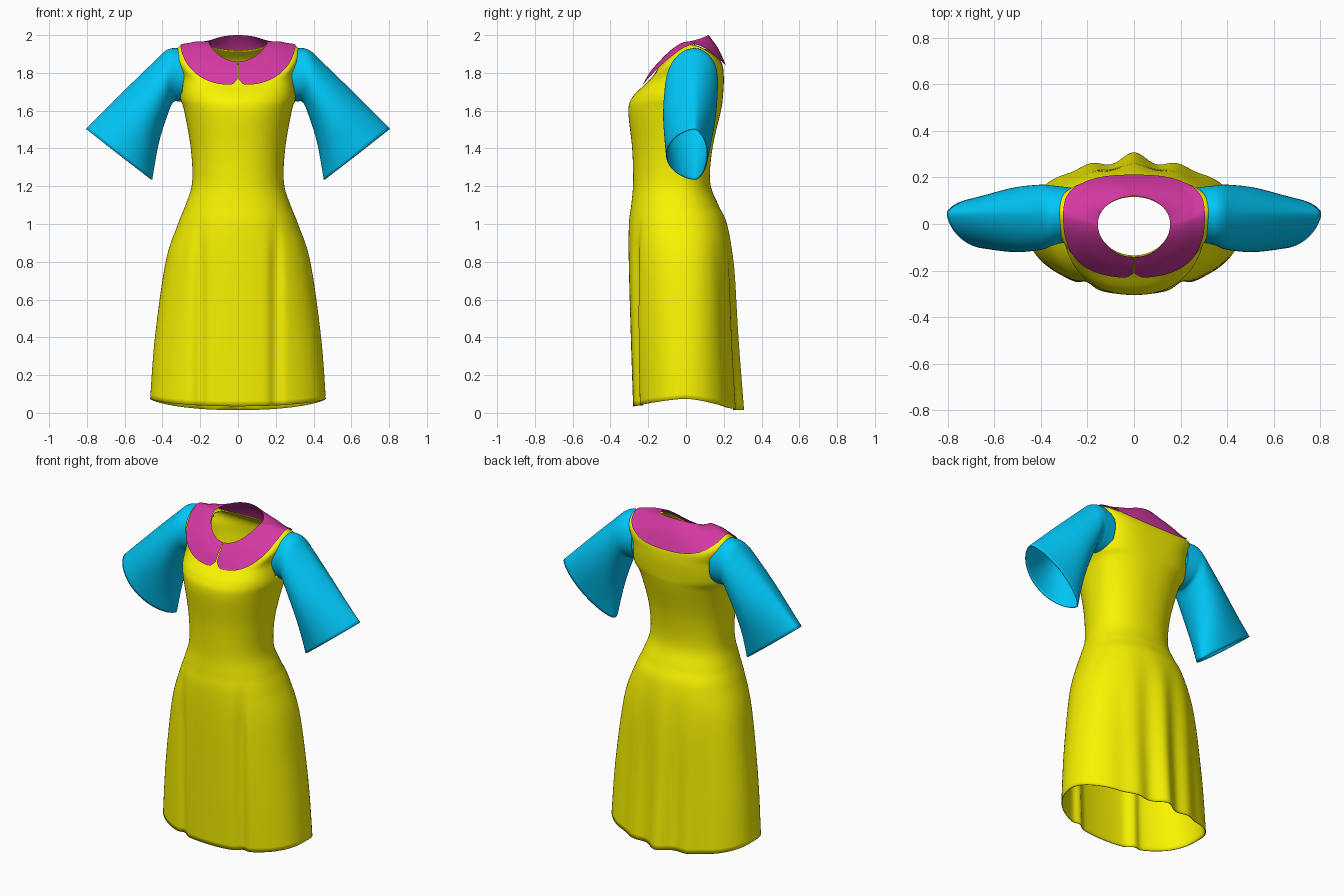
import bpy, math

if "Cube" in bpy.data.objects:
    bpy.data.objects.remove(bpy.data.objects["Cube"])

def material(name, rgb):
    m = bpy.data.materials.new(name)
    m.diffuse_color = (*rgb, 1)
    m.use_nodes = True
    m.node_tree.nodes["Principled BSDF"].inputs["Base Color"].default_value = m.diffuse_color
    return m

YELLOW = material("yellow_cloth", (0.95, 0.91, 0.0))
BLUE = material("blue_cloth", (0.0, 0.58, 0.95))
PINK = material("magenta_cloth", (0.66, 0.04, 0.36))

def spline(rows, t):
    """Catmull-Rom blend of parameter rows at t (row index units)."""
    i = min(int(t), len(rows) - 2)
    f = t - i
    p = [rows[max(0, min(len(rows) - 1, i + k))] for k in (-1, 0, 1, 2)]
    return [b + 0.5 * f * (c - a + f * (2*a - 5*b + 4*c - d + f * (3*(b - c) + d - a)))
            for a, b, c, d in zip(*p)]

def ring_point(ang, row):
    """Point on a lopsided superellipse with its own front, side and back heights."""
    zf, zs, zb, a, yf, yb, yc, n = row
    c, s = math.cos(ang), math.sin(ang)
    b = yc - yf if s < 0 else yb - yc
    r = (abs(c / a) ** n + abs(s / b) ** n) ** (-1 / n)
    t = abs(r * s / b) ** 1.5
    return r * c, yc + r * s, zs + ((zf if s < 0 else zb) - zs) * t

def sheet(name, grid, mat, closed, skip=lambda j, i: False, thick=0.006):
    rows, cols = len(grid), len(grid[0])
    faces = [(j*cols + i, j*cols + (i+1) % cols, (j+1)*cols + (i+1) % cols, (j+1)*cols + i)
             for j in range(rows - 1) for i in range(cols if closed else cols - 1) if not skip(j, i)]
    me = bpy.data.meshes.new(name)
    me.from_pydata([p for row in grid for p in row], [], faces)
    me.materials.append(mat)
    ob = bpy.data.objects.new(name, me)
    bpy.context.collection.objects.link(ob)
    me.shade_smooth()
    if thick:
        sol = ob.modifiers.new("thickness", 'SOLIDIFY')
        sol.thickness, sol.offset = thick, -1
    return ob

# Dress body: rings from hem to neckline (z front/side/back, half width, y front/back/centre, squareness)
body = [
    (0.035, 0.075, 0.015, 0.465, -0.28, 0.268, 0.0, 2.2),
    (0.40, 0.40, 0.40, 0.44, -0.292, 0.25, 0.0, 2.2),
    (0.80, 0.80, 0.80, 0.383, -0.303, 0.238, -0.01, 2.2),
    (1.00, 1.00, 1.00, 0.318, -0.302, 0.215, -0.03, 2.2),
    (1.10, 1.10, 1.10, 0.278, -0.290, 0.172, -0.045, 2.2),
    (1.22, 1.22, 1.22, 0.243, -0.280, 0.128, -0.05, 2.2),
    (1.40, 1.40, 1.40, 0.25, -0.285, 0.14, -0.045, 2.2),
    (1.60, 1.60, 1.60, 0.285, -0.305, 0.185, -0.015, 2.3),
    (1.675, 1.67, 1.67, 0.305, -0.281, 0.195, 0.02, 2.5),
    (1.735, 1.80, 1.78, 0.298, -0.222, 0.20, 0.04, 2.8),
    (1.79, 1.935, 1.86, 0.318, -0.17, 0.185, 0.045, 2.8),
    (1.845, 1.95, 1.92, 0.158, -0.14, 0.12, 0.0, 2.0),
]
COLS, SUB = 144, 8

def body_point(ang, t):
    x, y, z = ring_point(ang, spline(body, t))
    k = max(0, min(1, (1.12 - z) / 0.4))      # pleats fade in below the waist
    k = k * k * (3 - 2 * k)
    ax = abs(x)
    if math.sin(ang) < 0:                     # two front pleats
        y += 0.024 * k * math.exp(-((ax - 0.20) / 0.03) ** 2)
    else:                                     # back seam ridge and folds
        y += k * (1.3 - z) * (0.022 * math.exp(-(ax / 0.07) ** 2)
             + 0.009 * math.cos(ax * 2 * math.pi / 0.19) * math.exp(-(ax / 0.3) ** 4))
    return x, y, z

angles = [2 * math.pi * (i + 0.5) / COLS for i in range(COLS)]
grid = [[body_point(a, j / SUB) for a in angles] for j in range((len(body) - 1) * SUB + 1)]
armhole = lambda j, i: 8 * SUB + 2 <= j < 10 * SUB - 3 and abs(math.cos(angles[i])) > 0.955
dress = sheet("dress_body", grid, YELLOW, True, armhole)

# Flared sleeves: rings (top x, z, bottom x, z, front y, back y)
sleeve = [
    (0.27, 1.915, 0.265, 1.655, -0.072, 0.15),
    (0.33, 1.925, 0.31, 1.655, -0.078, 0.156),
    (0.375, 1.915, 0.345, 1.65, -0.09, 0.16),
    (0.43, 1.865, 0.375, 1.59, -0.105, 0.163),
    (0.60, 1.70, 0.425, 1.43, -0.115, 0.15),
    (0.80, 1.50, 0.46, 1.235, -0.10, 0.11),
]

def sleeve_point(ang, t):
    tx, tz, bx, bz, yf, yb = spline(sleeve, t)
    c, s = math.cos(ang), math.sin(ang)
    yc = 0.045
    w = abs(s) ** (1 + 0.05 * t)              # mouth slightly pointed
    return ((tx + bx) / 2 + c * (tx - bx) / 2, yc + w * (yb - yc if s > 0 else yf - yc),
            (tz + bz) / 2 + c * (tz - bz) / 2)

grid = [[sleeve_point(2 * math.pi * i / 64, j / SUB) for i in range(64)]
        for j in range((len(sleeve) - 1) * SUB + 1)]
arms = sheet("sleeves", grid, BLUE, True)
arms.modifiers.new("mirror", 'MIRROR').use_mirror_merge = False

# Flat collar, split at the front with rounded tips
collar = [
    (1.860, 1.965, 2.00, 0.155, -0.142, 0.12, 0.0, 2.0),
    (1.805, 1.965, 1.93, 0.23, -0.190, 0.17, 0.02, 2.3),
    (1.735, 1.945, 1.84, 0.303, -0.230, 0.212, 0.035, 2.6),
]

def collar_point(i, v, n=240):
    du = 0.012 + (2 * math.pi - 0.024) * i / n
    tip = min(du, 2 * math.pi - du)
    v *= 1 - 0.25 * math.exp(-(tip / 0.09) ** 2)
    return ring_point(-math.pi / 2 + du, spline(collar, 2 * v))

grid = [[collar_point(i, j / 16) for i in range(241)] for j in range(17)]
neck = sheet("collar", grid, PINK, False, thick=0)
wrap = neck.modifiers.new("rest_on_dress", 'SHRINKWRAP')
wrap.target, wrap.wrap_mode, wrap.offset = dress, 'OUTSIDE', 0.008
